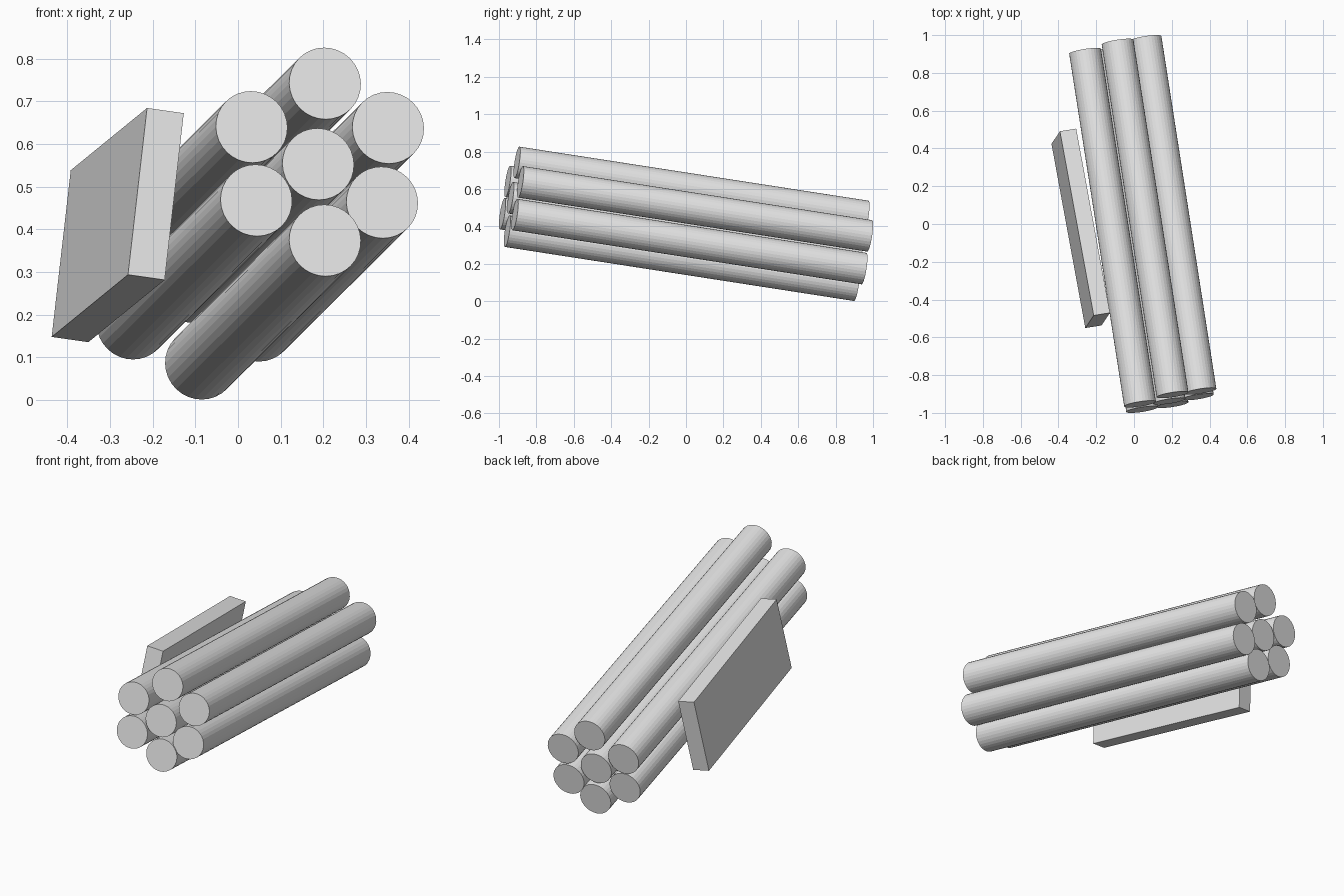
import bpy
from mathutils import Vector, Matrix

cube = bpy.data.objects.get("Cube")
if cube:
    bpy.data.objects.remove(cube, do_unlink=True)

grey = bpy.data.materials.new("plain grey")
grey.use_nodes = True
COLOUR = (0.8, 0.8, 0.8, 1)
grey.diffuse_color = COLOUR
grey.node_tree.nodes["Principled BSDF"].inputs["Base Color"].default_value = COLOUR


def finish(name):
    obj = bpy.context.object
    obj.name = name
    obj.data.materials.append(grey)
    return obj


# Bundle of seven parallel rods, ends cut square to the shared axis
AXIS = Vector((-0.291, 1.867, -0.289))
RADIUS = 0.085
FRONT_ENDS = {
    "centre": (0.188, -0.938, 0.553),
    "top": (0.204, -0.904, 0.742),
    "upper_left": (0.352, -0.885, 0.638),
    "lower_left": (0.338, -0.915, 0.463),
    "bottom": (0.204, -0.956, 0.374),
    "lower_right": (0.043, -0.982, 0.468),
    "upper_right": (0.032, -0.953, 0.640),
}
for place, end in FRONT_ENDS.items():
    bpy.ops.mesh.primitive_cylinder_add(
        vertices=32, radius=RADIUS, depth=AXIS.length,
        location=Vector(end) + AXIS / 2,
        rotation=AXIS.to_track_quat('Z', 'Y').to_euler())
    finish(place + "_rod")

# Flat slab beside the bundle, with its own tilted frame
length_dir = Vector((-0.179, 0.975, -0.146)).normalized()
height_dir = Vector((0.045, 0.065, 0.391))
height_dir = (height_dir - height_dir.dot(length_dir) * length_dir).normalized()
thick_dir = length_dir.cross(height_dir)
bpy.ops.mesh.primitive_cube_add(size=1)
slab = finish("side_slab")
frame = Matrix((thick_dir, length_dir, height_dir)).transposed().to_4x4()
slab.matrix_world = (Matrix.Translation((-0.282, -0.023, 0.41)) @ frame
                     @ Matrix.Diagonal((0.088, 1.002, 0.399, 1)))
